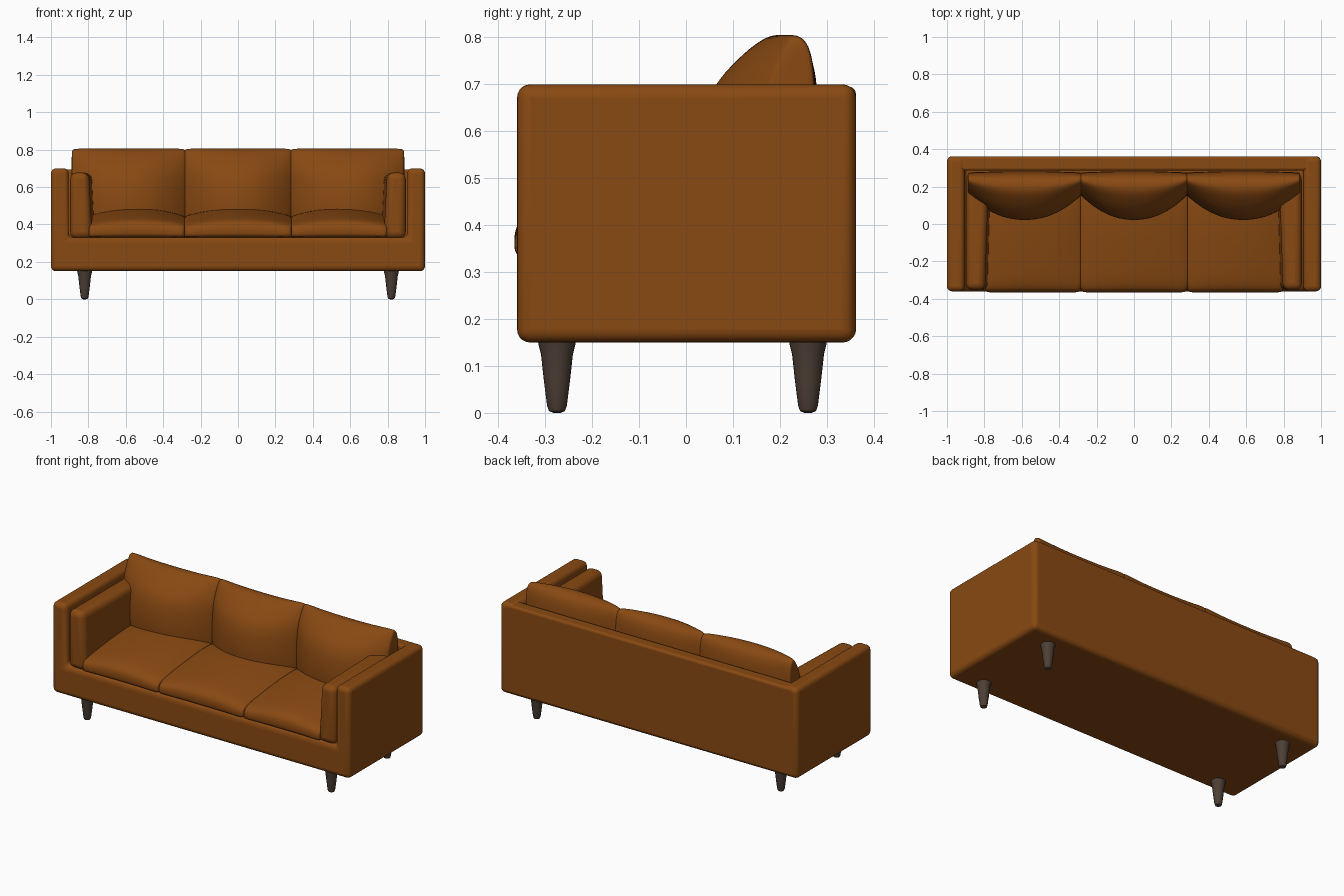
import bpy, bmesh, math

if "Cube" in bpy.data.objects:
    bpy.data.objects.remove(bpy.data.objects["Cube"])


def material(name, rgb):
    m = bpy.data.materials.new(name)
    m.diffuse_color = (*rgb, 1)
    m.use_nodes = True
    m.node_tree.nodes["Principled BSDF"].inputs["Base Color"].default_value = m.diffuse_color
    return m


LEATHER = material("tan leather", (0.25, 0.067, 0.006))
WOOD = material("dark wood", (0.075, 0.050, 0.036))


def finish(name, bm, mat, bevel=0, subsurf=0):
    bmesh.ops.recalc_face_normals(bm, faces=bm.faces)
    me = bpy.data.meshes.new(name)
    bm.to_mesh(me)
    bm.free()
    me.materials.append(mat)
    ob = bpy.data.objects.new(name, me)
    bpy.context.collection.objects.link(ob)
    if bevel:
        b = ob.modifiers.new("round", 'BEVEL')
        b.width, b.segments = bevel, 5
    if subsurf:
        s = ob.modifiers.new("soft", 'SUBSURF')
        s.levels = s.render_levels = subsurf
    bpy.ops.object.select_all(action='DESELECT')
    bpy.context.view_layer.objects.active = ob
    ob.select_set(True)
    bpy.ops.object.shade_smooth_by_angle(angle=math.radians(40))
    return ob


def loft(name, rings, mat, **kw):
    """Skin a list of equal-length closed rings and cap both ends."""
    bm = bmesh.new()
    vs = [[bm.verts.new(p) for p in r] for r in rings]
    n = len(rings[0])
    for a, b in zip(vs, vs[1:]):
        for i in range(n):
            bm.faces.new((a[i], a[(i + 1) % n], b[(i + 1) % n], b[i]))
    bm.faces.new(vs[0])
    bm.faces.new(vs[-1])
    return finish(name, bm, mat, **kw)


# Outer frame: a U-shaped front profile run from front to back
U = [(-1, .15), (1, .15), (1, .70), (.905, .70), (.905, .33),
     (-.905, .33), (-.905, .70), (-1, .70)]
loft("frame", [[(x, y, z) for x, z in U] for y in (-.36, .362)], LEATHER, bevel=.028)

# Back panel
B = [(-.97, .16), (.97, .16), (.97, .695), (-.97, .695)]
loft("back_panel", [[(x, y, z) for x, z in B] for y in (.285, .362)], LEATHER, bevel=.015)

# Padded inner arms, leaning slightly and widening to the back
for side, label in ((-1, "left"), (1, "right")):
    rings = [[(side * x, y, z) for x, z in
              ((.897, .325), (.78 - d, .325), (.798 - d, .677), (.897, .677))]
             for y, d in ((-.353, 0), (.27, .02))]
    loft(label + "_arm_pad", rings, LEATHER, bevel=.035)

# Side-to-side stations of a cushion: (position, end shrink)
STATIONS = [(-1, .90), (-.985, .97), (-.93, 1), (-.75, 1), (-.5, 1), (-.25, 1), (0, 1),
            (.25, 1), (.5, 1), (.75, 1), (.93, 1), (.985, .97), (1, .90)]


def cushion(name, x0, x1, profile, swell):
    cx, hw = (x0 + x1) / 2, (x1 - x0) / 2
    my = sum(p[0] for p in profile) / len(profile)
    mz = sum(p[1] for p in profile) / len(profile)
    rings = []
    for s, k in STATIONS:
        ring = []
        for y, z in profile:
            y, z = swell(my + (y - my) * k, mz + (z - mz) * k, 1 - abs(s) ** 2.2)
            ring.append((cx + hw * s, y, z))
        rings.append(ring)
    loft(name, rings, LEATHER, subsurf=2)


# Seat cushions: top is domed between the seams
SEAT = [(-.352, .325), (-.366, .345), (-.367, .385), (-.352, .418), (-.30, .438), (-.15, .462),
        (0, .482), (.15, .49), (.25, .46), (.26, .34), (.24, .325), (0, .325)]


def seat_swell(y, z, f):
    return y, .325 + (z - .325) * (.74 + .26 * f)


# Back cushions: front bulges, back is nearly flat
BACK = [(.03, .40), (.018, .47), (.02, .56), (.035, .65), (.065, .71), (.125, .77), (.17, .803),
        (.205, .808), (.25, .793), (.272, .75), (.282, .68), (.282, .55), (.28, .42), (.20, .39)]


def back_swell(y, z, f):
    return .27 + (y - .27) * (.45 + .55 * f), z


for label, sx, bx in (("left", (-.80, -.283), (-.89, -.278)),
                      ("middle", (-.288, .288), (-.288, .288)),
                      ("right", (.283, .80), (.278, .89))):
    cushion(label + "_seat_cushion", *sx, SEAT, seat_swell)
    cushion(label + "_back_cushion", *bx, BACK, back_swell)

# Tapered legs with rounded feet
LEG = [(.008, 0), (.017, .004), (.021, .015), (.028, .07), (.034, .125), (.039, .145), (.042, .16)]
for x in (-.82, .82):
    for y, label in ((-.275, "front"), (.26, "rear")):
        rings = [[(x + r * math.cos(a * math.tau / 24), y + r * math.sin(a * math.tau / 24), z)
                  for a in range(24)] for r, z in LEG]
        loft(("left_" if x < 0 else "right_") + label + "_leg", rings, WOOD)
